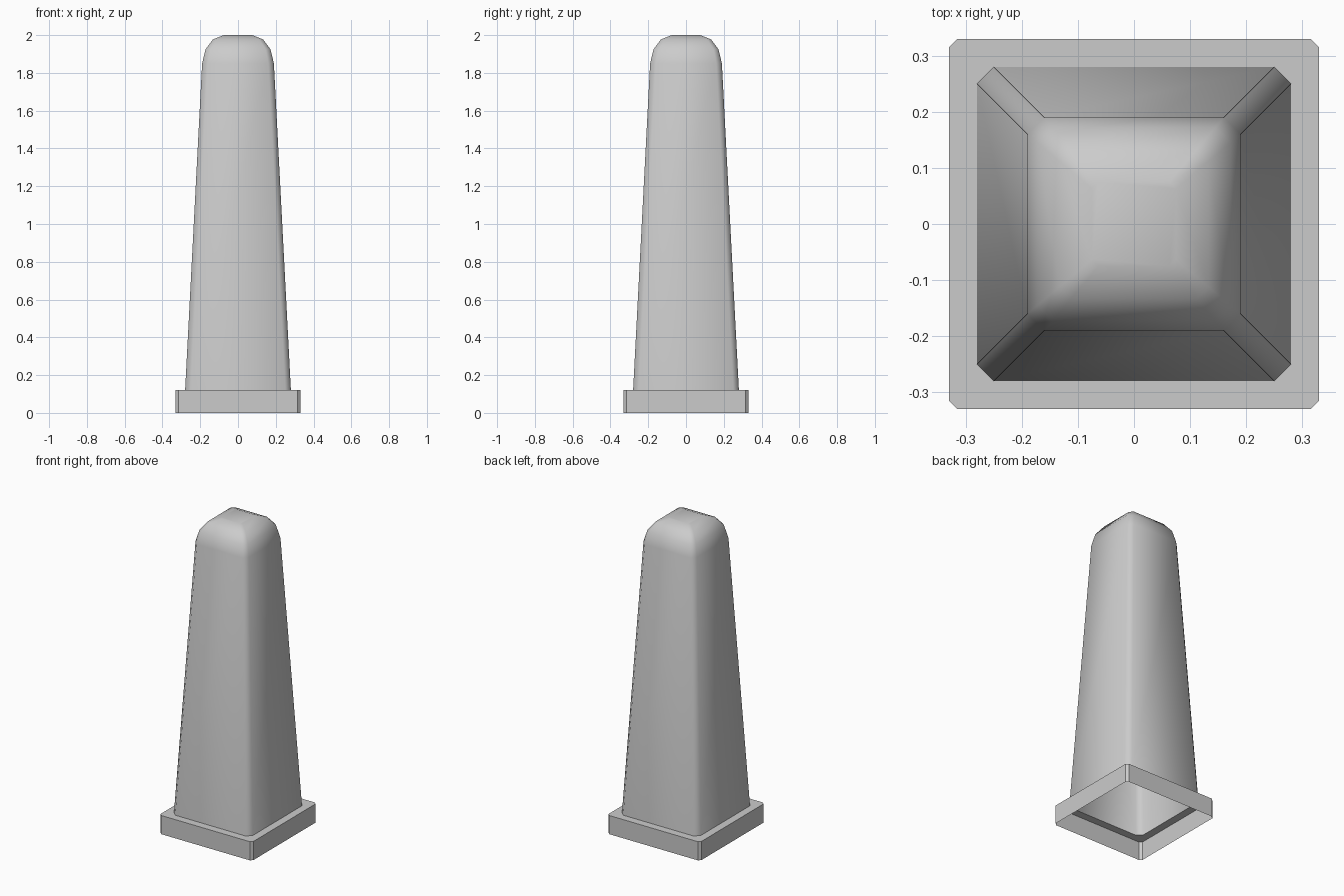
import bpy, bmesh, math

if "Cube" in bpy.data.objects:
    bpy.data.objects.remove(bpy.data.objects["Cube"])


def ring(bm, half, chamfer, z):
    """Square ring with chamfered corners (8 vertices)."""
    c = half - chamfer
    pts = [(half, -c), (half, c), (c, half), (-c, half),
           (-half, c), (-half, -c), (-c, -half), (c, -half)]
    return [bm.verts.new((x, y, z)) for x, y in pts]


def loft(name, profile, cap_top=False):
    """Skin chamfered square rings given as (half width, chamfer, z)."""
    bm = bmesh.new()
    rings = [ring(bm, *p) for p in profile]
    for low, high in zip(rings, rings[1:]):
        for i in range(8):
            j = (i + 1) % 8
            bm.faces.new((low[i], low[j], high[j], high[i]))
    if cap_top:
        bm.faces.new(rings[-1])
    mesh = bpy.data.meshes.new(name)
    bm.to_mesh(mesh)
    bm.free()
    obj = bpy.data.objects.new(name, mesh)
    bpy.context.collection.objects.link(obj)
    return obj


def smooth(obj, degrees):
    bpy.ops.object.select_all(action='DESELECT')
    obj.select_set(True)
    bpy.context.view_layer.objects.active = obj
    bpy.ops.object.shade_smooth_by_angle(angle=math.radians(degrees))


# Hollow plinth: outer wall and top ledge, open underneath
loft("plinth", [(0.33, 0.015, 0), (0.33, 0.015, 0.12), (0.28, 0.03, 0.12)])

# Tapered shaft with rounded cap, open underneath
shaft = loft("shaft", [(0.28, 0.03, 0.12), (0.19, 0.03, 1.85),
                       (0.172, 0.027, 1.925), (0.133, 0.021, 1.977),
                       (0.075, 0.012, 2.0)], cap_top=True)
smooth(shaft, 60)
